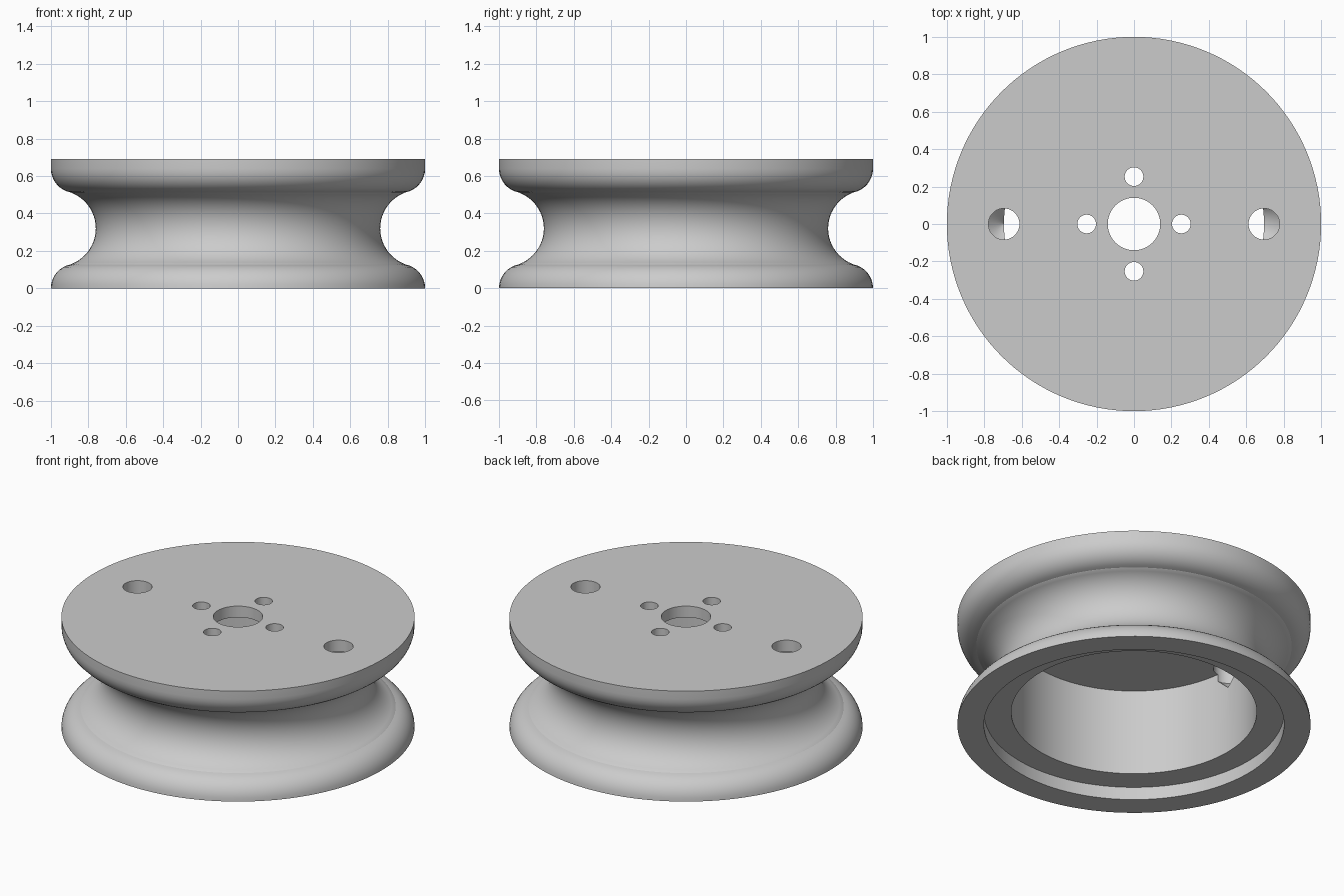
import bpy
import bmesh
from math import cos, sin, radians, pi, asin
from mathutils import Matrix, Vector

if "Cube" in bpy.data.objects:
    bpy.data.objects.remove(bpy.data.objects["Cube"], do_unlink=True)

HEIGHT = 0.69
MID = 0.32          # height of the groove's waist
SEGMENTS = 128

grey = bpy.data.materials.new("plain grey")
grey.use_nodes = True
colour = (0.6, 0.6, 0.6, 1)
grey.diffuse_color = colour
grey.node_tree.nodes["Principled BSDF"].inputs["Base Color"].default_value = colour


def add_object(name, bm):
    bmesh.ops.recalc_face_normals(bm, faces=bm.faces)
    mesh = bpy.data.meshes.new(name)
    bm.to_mesh(mesh)
    bm.free()
    mesh.materials.append(grey)
    obj = bpy.data.objects.new(name, mesh)
    bpy.context.collection.objects.link(obj)
    return obj


def lathe(name, profile, segments, centre=(0, 0)):
    """Revolve a closed (radius, height) outline about a vertical axis."""
    bm = bmesh.new()
    verts = [bm.verts.new((r, 0, z)) for r, z in profile]
    edges = [bm.edges.new((a, b)) for a, b in zip(verts, verts[1:] + verts[:1])]
    bmesh.ops.spin(bm, geom=verts + edges, cent=(0, 0, 0), axis=(0, 0, 1),
                   angle=2 * pi, steps=segments, use_merge=False)
    bmesh.ops.remove_doubles(bm, verts=bm.verts, dist=1e-5)
    bmesh.ops.dissolve_degenerate(bm, dist=1e-5, edges=bm.edges)
    bmesh.ops.translate(bm, verts=bm.verts, vec=(*centre, 0))
    return add_object(name, bm)


def arc(cx, cz, radius, start, end, steps):
    angles = [radians(start + (end - start) * i / steps) for i in range(steps + 1)]
    return [(cx + radius * cos(a), cz + radius * sin(a)) for a in angles]


# Outer outline: rounded lower flange, concave groove, mirrored upper flange
lower_flange = arc(0.87, 0, 0.13, 0, 80, 8)
groove = arc(0.964, MID, 0.204, 249, 111, 22)
upper_flange = [(r, 2 * MID - z) for r, z in reversed(lower_flange)]

# Inner outline: centre hole, top plate underside, bore and step at the mouth
inside = [(0.14, HEIGHT), (0.14, 0.62), (0.695, 0.62), (0.695, 0.08),
          (0.85, 0.08), (0.85, 0)]
wheel = lathe("pulley_wheel",
              lower_flange + groove + upper_flange + [(1, HEIGHT)] + inside, SEGMENTS)


def drill(tool):
    """Cut a helper shape out of the wheel."""
    tool.hide_render = True
    mod = wheel.modifiers.new(tool.name, "BOOLEAN")
    mod.operation = "DIFFERENCE"
    mod.solver = "EXACT"
    mod.object = tool
    bpy.context.view_layer.objects.active = wheel
    bpy.ops.object.modifier_apply(modifier=mod.name)
    bpy.data.objects.remove(tool, do_unlink=True)


# Four small bolt holes around the centre
for i in range(4):
    a = i * pi / 2
    bm = bmesh.new()
    bmesh.ops.create_cone(bm, cap_ends=True, segments=32, radius1=0.05, radius2=0.05,
                          depth=0.3, matrix=Matrix.Translation(
                              (0.253 * cos(a), 0.253 * sin(a), HEIGHT)))
    drill(add_object("bolt_hole_cutter", bm))

# Two larger blind holes with drill-point floors, half inside the bore wall
for side in (-1, 1):
    drill(lathe("blind_hole_cutter",
                [(0, 0.8), (0.083, 0.8), (0.083, 0.575), (0, 0.5)],
                40, (0.695 * side, 0)))

# Smooth curves, crisp rims
bpy.ops.object.select_all(action="DESELECT")
wheel.select_set(True)
bpy.context.view_layer.objects.active = wheel
bpy.ops.object.shade_smooth_by_angle(angle=radians(25))
